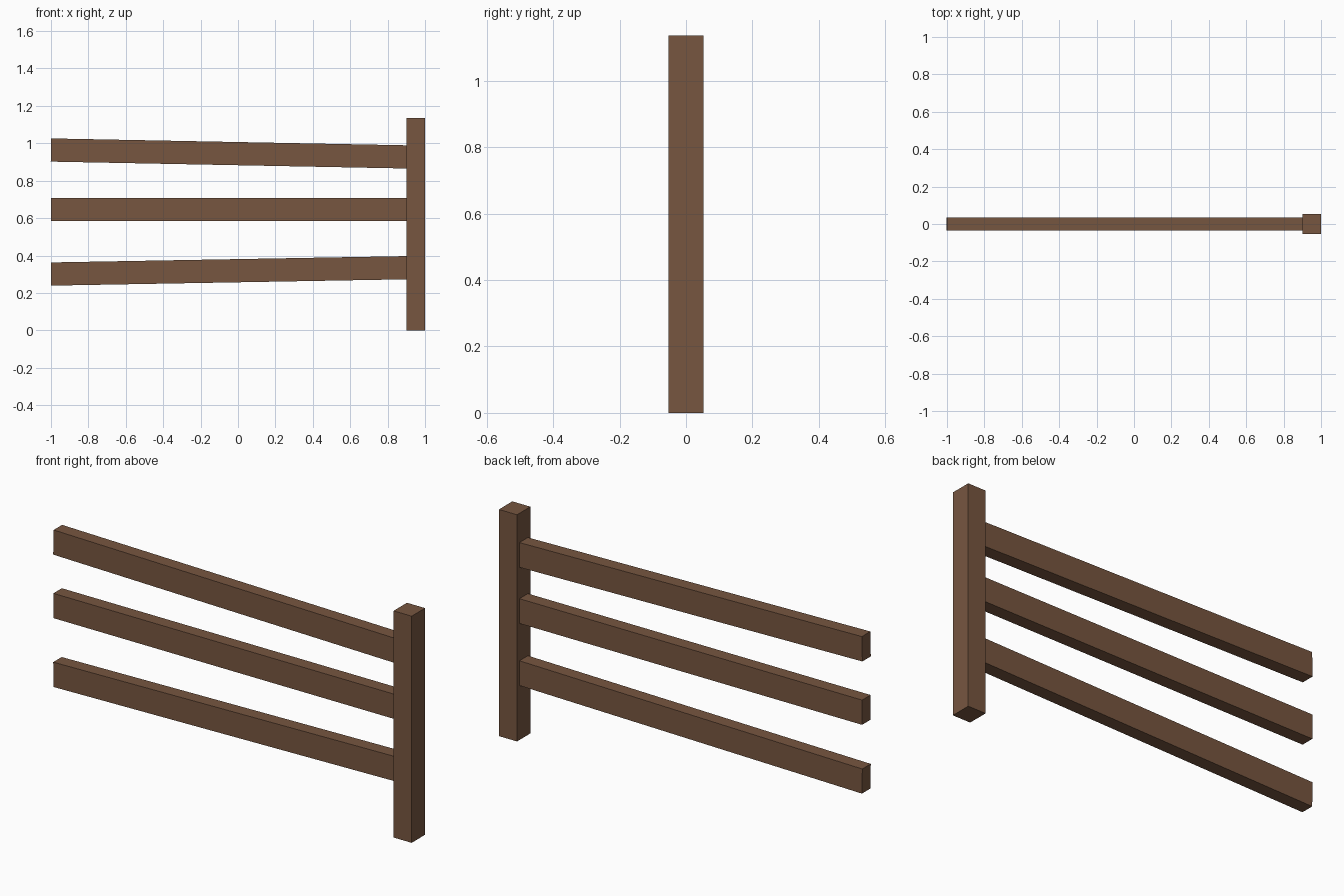
import bpy, math
from mathutils import Matrix

if "Cube" in bpy.data.objects:
    bpy.data.objects.remove(bpy.data.objects["Cube"])

wood = bpy.data.materials.new("brown wood")
wood.diffuse_color = (0.184, 0.093, 0.051, 1)
wood.use_nodes = True
wood.node_tree.nodes["Principled BSDF"].inputs["Base Color"].default_value = wood.diffuse_color


def box(name, size, centre, tilt=0.0):
    """Box with its size baked in, tilted about y."""
    bpy.ops.mesh.primitive_cube_add(size=1)
    ob = bpy.context.object
    ob.name = name
    ob.data.transform(Matrix.Diagonal((*size, 1)))
    ob.location = centre
    ob.rotation_euler.y = tilt
    ob.data.materials.append(wood)
    return ob


# Upright post at the right end
box("post", (0.10, 0.106, 1.136), (0.95, 0, 0.568))

# Three rails running from the open end into the post (z at each end)
x0, x1 = -1.0, 0.91
for name, z0, z1 in (("top_rail", 0.964, 0.927),
                     ("middle_rail", 0.646, 0.646),
                     ("bottom_rail", 0.301, 0.335)):
    box(name, (math.hypot(x1 - x0, z1 - z0), 0.067, 0.124),
        ((x0 + x1) / 2, 0, (z0 + z1) / 2), math.atan2(z0 - z1, x1 - x0))
